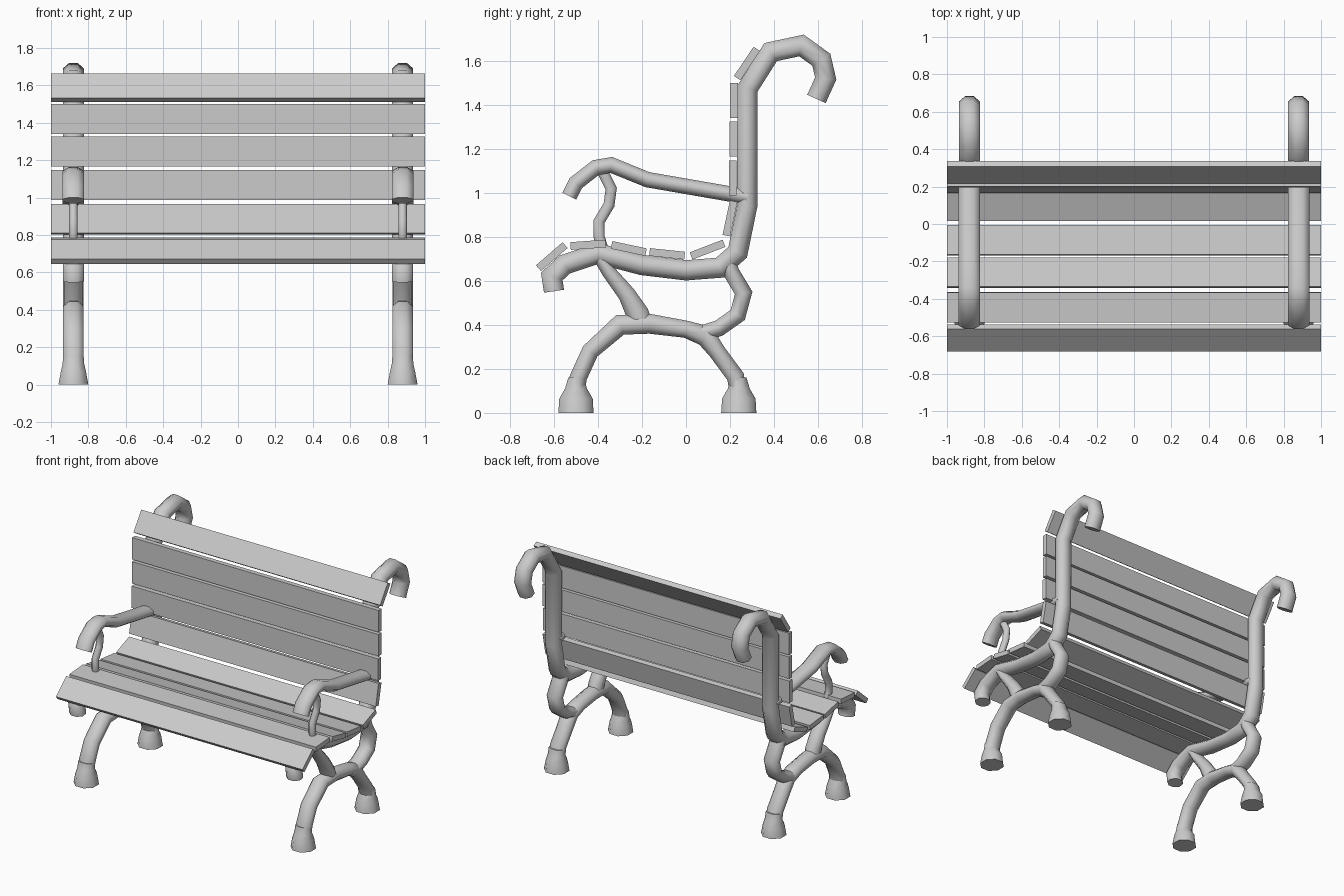
import bpy
import bmesh
from math import cos, sin, tan, pi, radians
from mathutils import Vector

if "Cube" in bpy.data.objects:
    bpy.data.objects.remove(bpy.data.objects["Cube"], do_unlink=True)

GREY = (0.6, 0.6, 0.6, 1)
material = bpy.data.materials.new("plain grey")
material.use_nodes = True
material.diffuse_color = GREY
material.node_tree.nodes["Principled BSDF"].inputs["Base Color"].default_value = GREY

SIDES = 8
FRAME_X = 0.88


def finish(bm, name, smooth=True):
    """Turn a bmesh into a named, coloured object."""
    bmesh.ops.recalc_face_normals(bm, faces=bm.faces)
    mesh = bpy.data.meshes.new(name)
    bm.to_mesh(mesh)
    bm.free()
    mesh.materials.append(material)
    obj = bpy.data.objects.new(name, mesh)
    bpy.context.collection.objects.link(obj)
    if smooth:
        bpy.ops.object.select_all(action="DESELECT")
        obj.select_set(True)
        bpy.context.view_layer.objects.active = obj
        bpy.ops.object.shade_smooth_by_angle(angle=radians(60))
    return obj


def loft(bm, rings):
    """Skin a row of rings and cap both ends."""
    rows = [[bm.verts.new(p) for p in ring] for ring in rings]
    for a, b in zip(rows, rows[1:]):
        for i in range(len(a)):
            j = (i + 1) % len(a)
            bm.faces.new((a[i], a[j], b[j], b[i]))
    bm.faces.new(rows[0])
    bm.faces.new(rows[-1])


def octagon():
    """Unit octagon with flat sides on both axes."""
    for i in range(SIDES):
        angle = 2 * pi * (i + 0.5) / SIDES
        yield cos(angle) / cos(pi / SIDES), sin(angle) / cos(pi / SIDES)


def tube(name, x, path, wide, thick):
    """Sweep a flattened octagon along (y, z[, scale]) points, mitred at bends."""
    pts = [Vector((0, p[0], p[1])) for p in path]
    rings = []
    for i, p in enumerate(pts):
        before = (p - pts[i - 1]).normalized() if i else None
        after = (pts[i + 1] - p).normalized() if i < len(pts) - 1 else None
        tangent = ((before or after) + (after or before)).normalized()
        mitre = 1 / max(0.8, tangent.dot(before or after))
        scale = path[i][2] if len(path[i]) > 2 else 1
        normal = Vector((0, -tangent.z, tangent.y)) * thick * scale * mitre
        rings.append([p + normal * v + Vector((x + u * wide, 0, 0))
                      for u, v in octagon()])
    bm = bmesh.new()
    loft(bm, rings)
    finish(bm, name)


def foot(name, x, y):
    """Flared foot: (height, half width, half depth) rings."""
    sections = [(0, .08, .08), (.065, .068, .076), (.11, .058, .05), (.16, .054, .035)]
    bm = bmesh.new()
    loft(bm, [[(x + u * w, y + v * d, z) for u, v in octagon()]
              for z, w, d in sections])
    finish(bm, name)


def slat(name, y, z, tilt):
    """Full-width board, tilted about x."""
    bm = bmesh.new()
    bmesh.ops.create_cube(bm, size=1)
    bmesh.ops.scale(bm, vec=(2, .16, .035), verts=bm.verts)
    obj = finish(bm, name, smooth=False)
    obj.location = (0, y, z)
    obj.rotation_euler.x = radians(tilt)


# Cast frame paths, from front to back
RAIL = [(-.6, .553), (-.61, .62), (-.55, .675), (-.4, .725), (-.2, .672), (0, .648),
        (.155, .66), (.235, .73), (.278, .94), (.28, 1.475), (.385, 1.64),
        (.525, 1.67), (.615, 1.605), (.635, 1.52), (.593, 1.427)]
ARM = [(-.53, .985), (-.5, 1.045), (-.41, 1.115), (-.34, 1.127), (-.175, 1.06),
       (.2, .995), (.28, .98)]
ARM_POST = [(-.385, 1.11), (-.34, 1.02), (-.35, .945), (-.395, .87), (-.395, .8),
            (-.37, .72)]
ARCH = [(-.5, .08), (-.49, .16), (-.435, .28), (-.3, .4, 1.15), (-.165, .405, 1.15),
        (0, .38), (.09, .35, 1.2), (.14, .28), (.225, .165), (.24, .08)]
FRONT_BRACE = [(-.39, .7, .7), (-.35, .64, .8), (-.27, .54), (-.22, .45, 1.3),
               (-.2, .4, 1.2)]
REAR_BRACE = [(.07, .36), (.15, .385), (.235, .445), (.262, .545), (.205, .64),
              (.19, .69)]

for side, sign in (("left", 1), ("right", -1)):
    x = sign * FRAME_X
    tube(side + "_seat_and_back_rail", x, RAIL, .056, .046)
    tube(side + "_armrest", x, ARM, .057, .035)
    tube(side + "_armrest_post", x, ARM_POST, .023, .025)
    tube(side + "_leg_arch", x, ARCH, .055, .039)
    tube(side + "_front_brace", x, FRONT_BRACE, .05, .04)
    tube(side + "_rear_brace", x, REAR_BRACE, .055, .037)
    foot(side + "_front_foot", x, -.5)
    foot(side + "_rear_foot", x, .24)

# Boards: y, z, tilt in degrees
SEAT = [(-.61, .71, 41), (-.445, .764, 4), (-.26, .747, -12), (-.086, .723, -6),
        (.098, .742, 21)]
BACK = [(.2, .884, 78), (.213, 1.067, 90), (.216, 1.245, 90), (.218, 1.42, 90),
        (.277, 1.588, 56)]
for label, boards in (("seat", SEAT), ("back", BACK)):
    for number, board in enumerate(boards, 1):
        slat(f"{label}_slat_{number}", *board)
